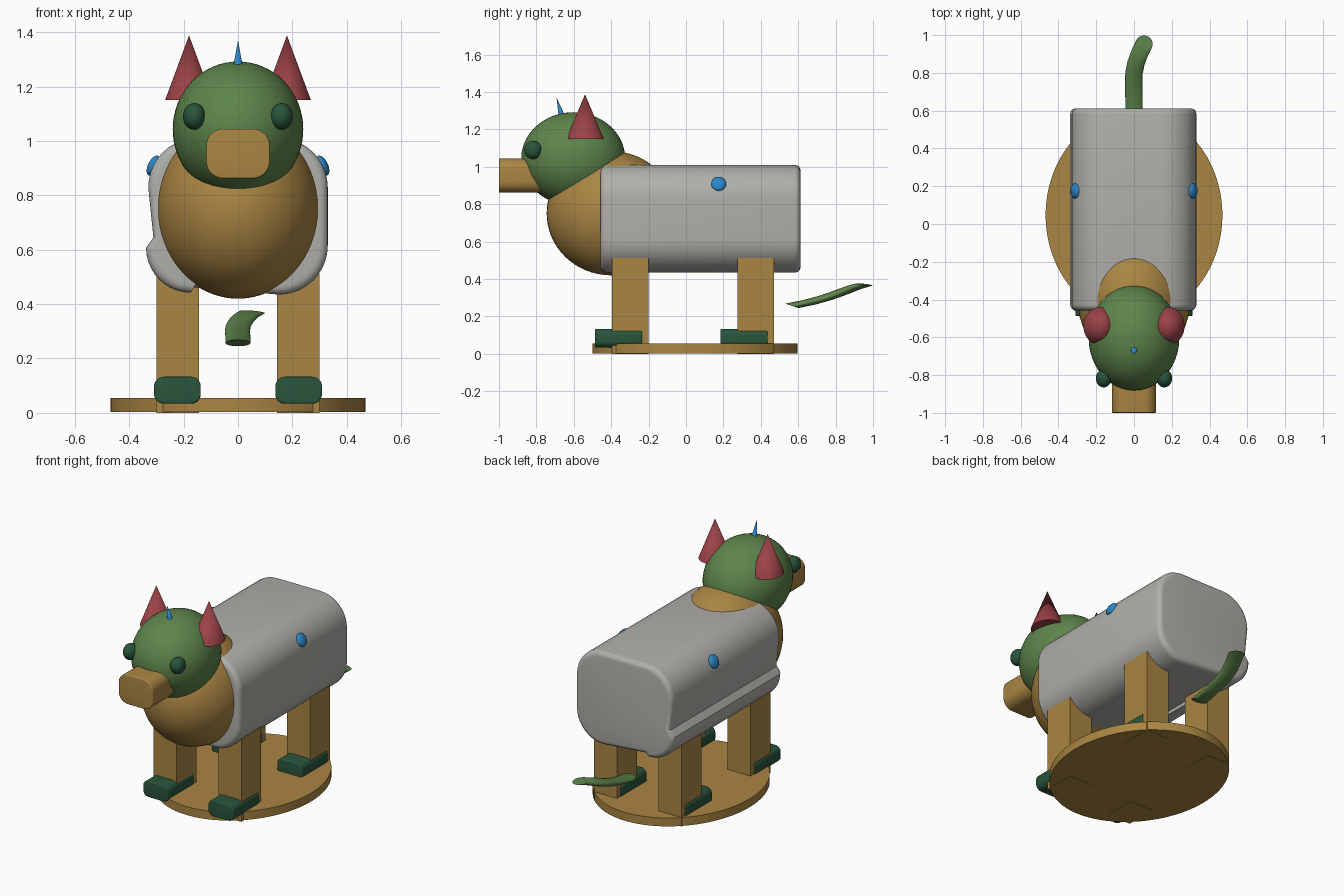
import bpy, bmesh
from math import sin, cos, pi, radians
from mathutils import Matrix, Vector

if "Cube" in bpy.data.objects:
    bpy.data.objects.remove(bpy.data.objects["Cube"], do_unlink=True)


def material(name, r, g, b):
    m = bpy.data.materials.new(name)
    m.use_nodes = True
    m.diffuse_color = (r, g, b, 1)
    bsdf = next(n for n in m.node_tree.nodes if n.type == 'BSDF_PRINCIPLED')
    bsdf.inputs["Base Color"].default_value = (r, g, b, 1)
    return m


TAN = material("tan wood", .40, .235, .055)
GREY = material("warm grey", .44, .43, .40)
GREEN = material("leaf green", .11, .235, .07)
DARK = material("dark green", .022, .09, .045)
RED = material("brick red", .33, .055, .062)
BLUE = material("bright blue", .025, .24, .58)


def finish(name, bm, mat):
    bmesh.ops.recalc_face_normals(bm, faces=bm.faces)
    mesh = bpy.data.meshes.new(name)
    bm.to_mesh(mesh)
    bm.free()
    mesh.materials.append(mat)
    ob = bpy.data.objects.new(name, mesh)
    bpy.context.collection.objects.link(ob)
    bpy.ops.object.select_all(action='DESELECT')
    ob.select_set(True)
    bpy.context.view_layer.objects.active = ob
    bpy.ops.object.shade_smooth_by_angle(angle=radians(35))
    return ob


def ball(name, centre, radii, mat, tilt=0):
    bm = bmesh.new()
    m = Matrix.Translation(centre) @ Matrix.Rotation(tilt, 4, 'Y') @ Matrix.Diagonal((*radii, 1))
    bmesh.ops.create_uvsphere(bm, u_segments=48, v_segments=32, radius=1, matrix=m)
    return finish(name, bm, mat)


def cone(name, base, tip, rx, ry, mat):
    bm = bmesh.new()
    ring = [bm.verts.new((base[0] + rx * cos(2 * pi * i / 40), base[1] + ry * sin(2 * pi * i / 40), base[2]))
            for i in range(40)]
    apex = bm.verts.new(tip)
    bm.faces.new(ring)
    for i in range(40):
        bm.faces.new((ring[i], ring[(i + 1) % 40], apex))
    return finish(name, bm, mat)


def loft(name, rings, mat):
    """Skin a list of equal-length point rings and cap both ends."""
    bm = bmesh.new()
    loops = [[bm.verts.new(p) for p in r] for r in rings]
    n = len(loops[0])
    for a, b in zip(loops, loops[1:]):
        for i in range(n):
            j = (i + 1) % n
            bm.faces.new((a[i], a[j], b[j], b[i]))
    bm.faces.new(loops[0])
    bm.faces.new(loops[-1])
    return finish(name, bm, mat)


def arc(cx, cz, r, start):
    steps = 10
    return [(cx + r * cos(start + pi / 2 * i / steps), cz + r * sin(start + pi / 2 * i / steps))
            for i in range(steps + 1)]


def rounded(x0, x1, z0, z1, r):
    return (arc(x1 - r, z1 - r, r, 0) + arc(x0 + r, z1 - r, r, pi / 2)
            + arc(x0 + r, z0 + r, r, pi) + arc(x1 - r, z0 + r, r, 1.5 * pi))


def prism(name, outline, y0, y1, mat, bevel=0.0):
    """Extrude an x-z outline along y, with rounded end rims."""
    xs, zs = [p[0] for p in outline], [p[1] for p in outline]
    cx, cz = (min(xs) + max(xs)) / 2, (min(zs) + max(zs)) / 2
    hx, hz = max(xs) - cx, max(zs) - cz

    def ring(y, inset):
        return [(cx + (x - cx) * (1 - inset / hx), y, cz + (z - cz) * (1 - inset / hz)) for x, z in outline]
    ts = [pi / 2 * i / 5 for i in range(6)] if bevel else [pi / 2]
    rim = [(bevel * (1 - sin(t)), bevel * (1 - cos(t))) for t in ts]
    # First number is the inset, second the depth along y
    front = [ring(y0 + d, s) for s, d in rim]
    back = [ring(y1 - d, s) for s, d in reversed(rim)]
    return loft(name, front + back, mat)


# Oval base board
bm = bmesh.new()
bmesh.ops.create_cone(bm, cap_ends=True, segments=96, radius1=1, radius2=1, depth=1,
                      matrix=Matrix.Translation((0, .047, .029)) @ Matrix.Diagonal((.468, .548, .052, 1)))
finish("base_board", bm, TAN)

# Barrel body, with sunken panels beside the lower right corner
R = .18
outline = (arc(.33 - R, 1.01 - R, R, 0) + arc(-.33 + R, 1.01 - R, R, pi / 2)
           + [(-.311, .645)] + arc(-.333 + .16, .437 + .17, .165, pi)
           + [(-.172, .462)] + arc(.33 - R, .435 + R, R, 1.5 * pi))
prism("body", outline, -.458, .612, GREY, .03)

# Chest and head
ball("chest", (0, -.40, .752), (.298, .345, .332), TAN)
ball("head", (0, -.603, 1.043), (.24, .278, .249), GREEN)
prism("snout", rounded(-.117, .117, .862, 1.044, .062), -1.0, -.70, TAN, .006)
cone("forehead_horn", (0, -.66, 1.26), (0, -.692, 1.37), .02, .02, BLUE)

# Paired parts
for side, s in (("left", 1), ("right", -1)):
    ball(side + "_eye", (s * .161, -.817, 1.09), (.041, .048, .049), DARK)
    cone(side + "_ear", (s * .18, -.54, 1.15), (s * .18, -.54, 1.388), .088, .1, RED)
    ball(side + "_spot", (s * .311, .175, .909), (.02, .04, .04), BLUE, -s * radians(26))
    for end, y in (("front", -.298), ("back", .373)):
        bm = bmesh.new()
        bmesh.ops.create_cube(bm, size=1, matrix=Matrix.Translation((s * .221, y, .256))
                              @ Matrix.Diagonal((.157, .194, .512, 1)))
        finish(f"{end}_{side}_leg", bm, TAN)
        prism(f"{end}_{side}_foot", rounded(s * .223 - .086, s * .223 + .086, .034, .133, .036),
              y - .189, y + .064, DARK, .006)

# Curved tail, made of nearly level rings that lean along its path
path = [(0, .566, .257), (0, .66, .276), (-.002, .74, .298), (0, .80, .318),
        (.010, .85, .337), (.028, .90, .356), (.053, .953, .371)]
rings = []
for k, c in enumerate(path):
    t = k / (len(path) - 1)
    u = Vector((.046, 0, -.004 * t))
    v = Vector((0, .036 + .009 * t, -.012 + .007 * t))
    rings.append([Vector(c) + u * cos(2 * pi * i / 32) + v * sin(2 * pi * i / 32) for i in range(32)])
loft("tail", rings, GREEN)
